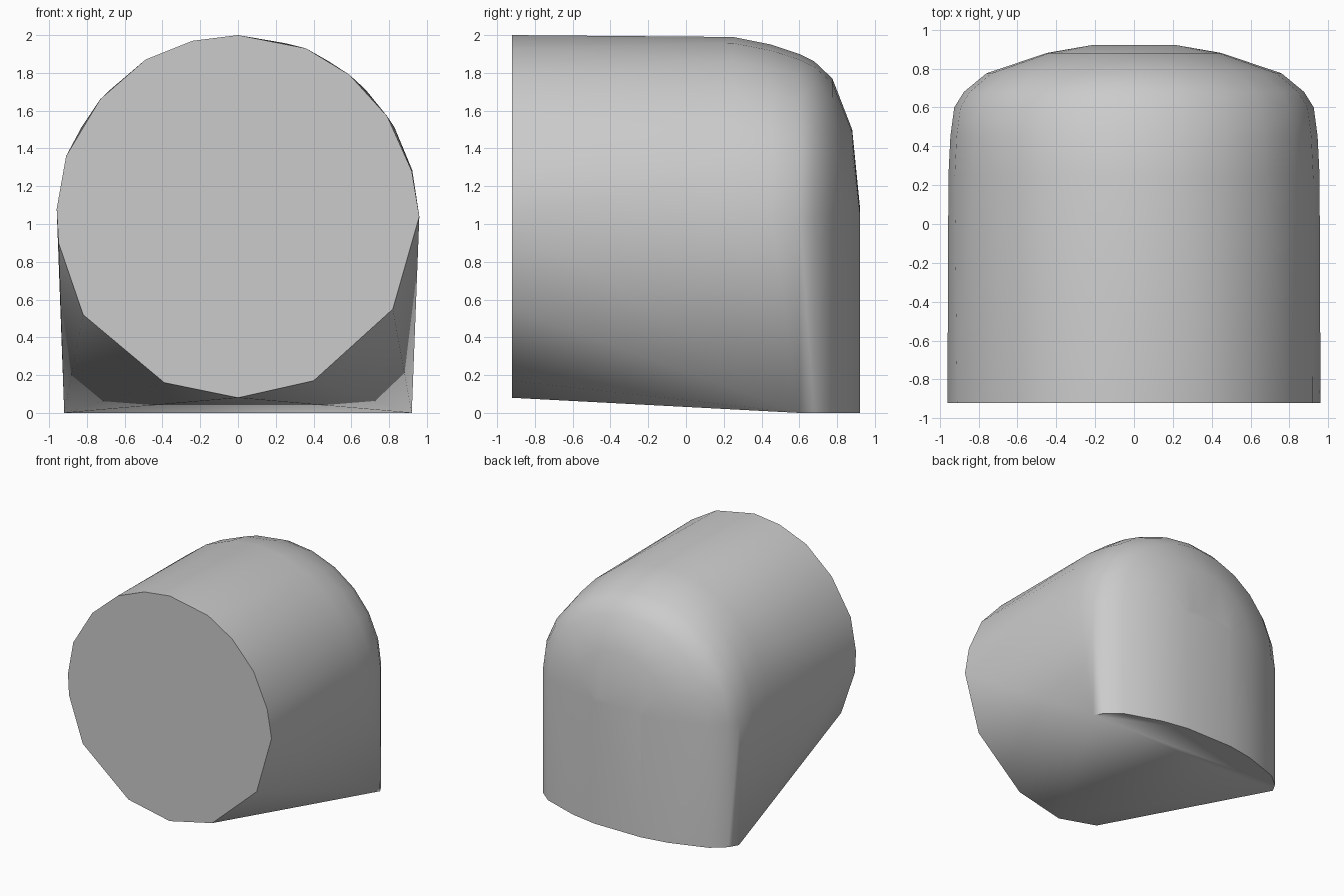
import bpy
import bmesh
from math import cos, sin, pi, radians

# Remove the default object only
default = bpy.data.objects.get("Cube")
if default:
    bpy.data.objects.remove(default, do_unlink=True)

FRONT = -0.92     # front plane
AXIS = 1.04       # height of the barrel axis
STEPS = 12        # segments in each arch

# Rim of the flat front disc, as (x, z)
rim = [(0, 0.08), (0.4, 0.17), (0.82, 0.55), (0.96, 1.04), (0.92, 1.28),
       (0.79, 1.57), (0.59, 1.79), (0.36, 1.93), (0, 2), (-0.24, 1.97),
       (-0.49, 1.87), (-0.73, 1.66), (-0.91, 1.36), (-0.96, 1.08),
       (-0.95, 0.9), (-0.82, 0.52), (-0.39, 0.16)]

# Arched cross-sections of the rear dome: y, half width, rise, reaches the base
sections = [(0.25, 0.955, 0.95, False), (0.45, 0.945, 0.91, False),
            (0.6, 0.925, 0.86, True), (0.68, 0.875, 0.82, True),
            (0.775, 0.76, 0.73, True), (0.88, 0.45, 0.46, True),
            (0.92, 0.22, 0.06, True)]


def arch(y, half_width, rise, grounded):
    """Half ellipse above the axis, with straight legs to the base if grounded."""
    points = [(half_width * cos(pi * i / STEPS), y,
               AXIS + rise * sin(pi * i / STEPS)) for i in range(STEPS + 1)]
    if grounded:
        foot = min(half_width, 0.92)
        points += [(side * foot, y, 0) for side in (-1, 1)]
    return points


def make_material(name, colour):
    mat = bpy.data.materials.new(name)
    mat.use_nodes = True
    mat.diffuse_color = colour
    mat.node_tree.nodes["Principled BSDF"].inputs["Base Color"].default_value = colour
    return mat


# Wrap the disc and the dome sections in one convex shell
bm = bmesh.new()
for x, z in rim:
    bm.verts.new((x, FRONT, z))
for section in sections:
    for point in arch(*section):
        bm.verts.new(point)
hull = bmesh.ops.convex_hull(bm, input=bm.verts[:])
unused = {g for g in hull["geom_interior"] + hull["geom_unused"]
          if isinstance(g, bmesh.types.BMVert)}
bmesh.ops.delete(bm, geom=list(unused), context="VERTS")

# Merge coplanar triangles into clean flat faces
bmesh.ops.dissolve_limit(bm, angle_limit=radians(1),
                         verts=bm.verts[:], edges=bm.edges[:])
bmesh.ops.recalc_face_normals(bm, faces=bm.faces[:])

mesh = bpy.data.meshes.new("domed_shell")
bm.to_mesh(mesh)
bm.free()
mesh.materials.append(make_material("light grey", (0.6, 0.6, 0.6, 1)))

shell = bpy.data.objects.new("domed_shell", mesh)
bpy.context.collection.objects.link(shell)

# Smooth the curved skin, keep the front and base edges crisp
bpy.ops.object.select_all(action="DESELECT")
shell.select_set(True)
bpy.context.view_layer.objects.active = shell
bpy.ops.object.shade_smooth_by_angle(angle=radians(33))
